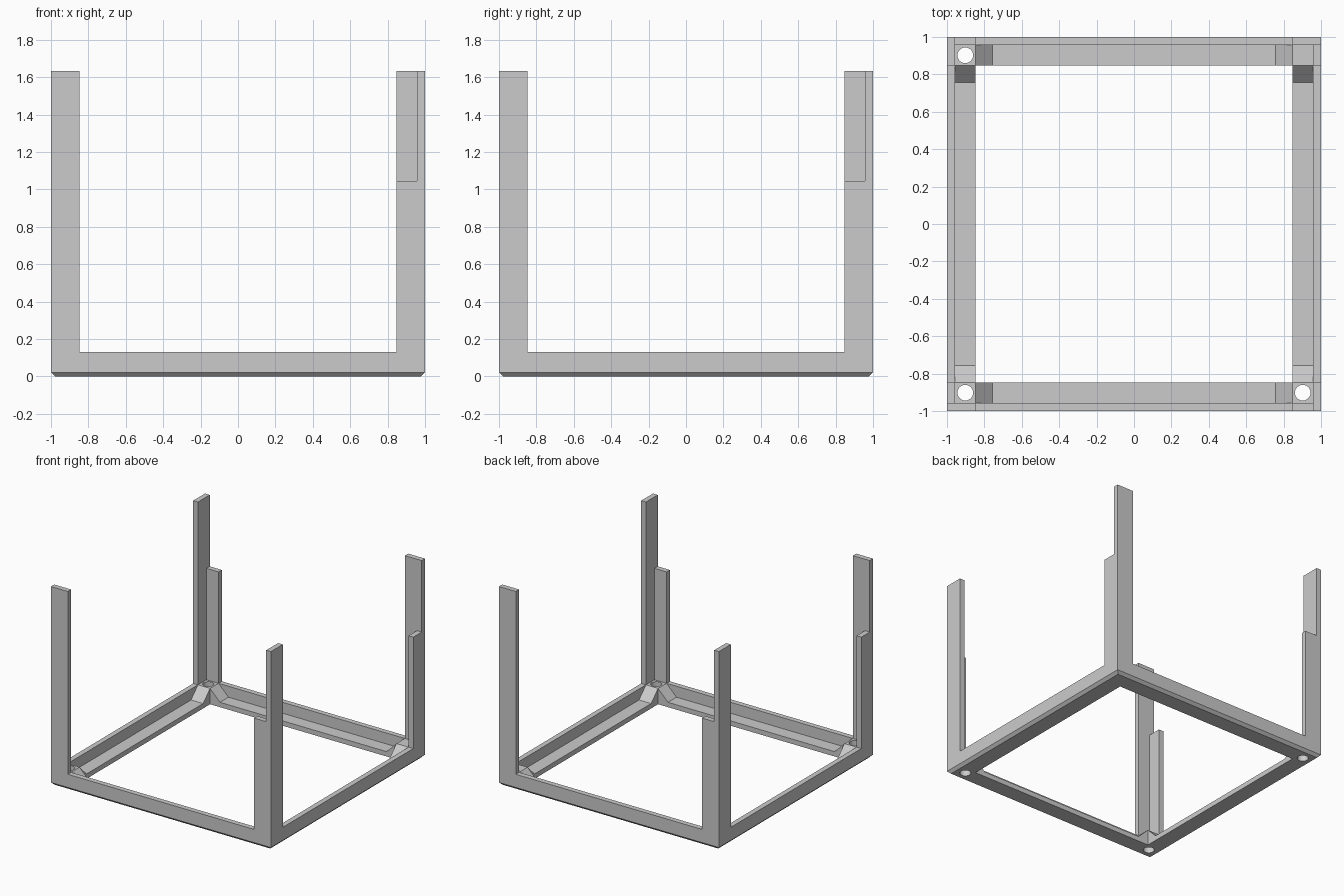
import bpy
import bmesh
from math import pi
from mathutils import Matrix, Vector

OUT, WALL, INNER = 1.0, 0.957, 0.847      # half widths: outside, wall inside, ledge inside
LEDGE, RIM, CHAMFER = 0.04, 0.13, 0.022   # heights
RAMP = INNER - 0.09
TALL, SHORT = 1.632, 1.045
HOLE_AT, HOLE_R = 0.902, 0.042

old = bpy.data.objects.get("Cube")
if old:
    bpy.data.objects.remove(old, do_unlink=True)

grey = bpy.data.materials.new("plain grey")
grey.use_nodes = True
colour = (0.6, 0.6, 0.6, 1)
grey.diffuse_color = colour
grey.node_tree.nodes["Principled BSDF"].inputs["Base Color"].default_value = colour


def make_object(name, bm):
    bmesh.ops.recalc_face_normals(bm, faces=bm.faces)
    mesh = bpy.data.meshes.new(name)
    bm.to_mesh(mesh)
    bm.free()
    mesh.materials.append(grey)
    obj = bpy.data.objects.new(name, mesh)
    bpy.context.collection.objects.link(obj)
    return obj


def prism(bm, points, offset):
    """Extrude a closed outline by an offset."""
    face = bm.faces.new([bm.verts.new(p) for p in points])
    ext = bmesh.ops.extrude_face_region(bm, geom=[face], use_keep_orig=True)
    verts = [v for v in ext["geom"] if isinstance(v, bmesh.types.BMVert)]
    bmesh.ops.translate(bm, verts=verts, vec=Vector(offset))


def box(name, low, high, turn):
    bm = bmesh.new()
    (x0, y0, z0), (x1, y1, z1) = low, high
    prism(bm, [(x0, y0, z0), (x1, y0, z0), (x1, y1, z0), (x0, y1, z0)], (0, 0, z1 - z0))
    bm.transform(turn)
    return make_object(name, bm)


def boolean(target, other, operation):
    mod = target.modifiers.new(operation.title(), "BOOLEAN")
    mod.operation = operation
    mod.solver = "EXACT"
    mod.object = other
    other.hide_render = True
    other.hide_set(True)
    bpy.context.view_layer.objects.active = target
    bpy.ops.object.modifier_apply(modifier=mod.name)
    bpy.data.objects.remove(other, do_unlink=True)


# Square frame: wall and ledge section swept round four mitred corners
section = [(OUT, CHAMFER), (OUT, RIM), (WALL, RIM), (WALL, LEDGE),
           (INNER, LEDGE), (INNER, 0), (OUT - CHAMFER, 0)]
bm = bmesh.new()
rings = [[bm.verts.new((sx * d, sy * d, z)) for d, z in section]
         for sx, sy in ((-1, -1), (1, -1), (1, 1), (-1, 1))]
for i, ring in enumerate(rings):
    after = rings[(i + 1) % 4]
    for j in range(len(section)):
        k = (j + 1) % len(section)
        bm.faces.new((ring[j], after[j], after[k], ring[k]))
frame = make_object("base_frame", bm)

corners = ("front_right", "front_left", "back_left", "back_right")
for i, corner in enumerate(corners):
    turn = Matrix.Rotation(i * pi / 2, 4, "Z")

    # Corner block: two ramps that run down to the ledges
    ramp = [(-0.98, 0.03), (-0.98, RIM), (-INNER, RIM), (-RAMP, LEDGE), (-RAMP, 0.03)]
    for along_x in (True, False):
        bm = bmesh.new()
        if along_x:
            prism(bm, [(a, -0.98, z) for a, z in ramp], (0, 0.98 - INNER, 0))
        else:
            prism(bm, [(-0.98, a, z) for a, z in ramp], (0.98 - INNER, 0, 0))
        bm.transform(turn)
        boolean(frame, make_object("ramp", bm), "UNION")

    # Screw hole through the corner
    bm = bmesh.new()
    bmesh.ops.create_cone(bm, cap_ends=True, segments=32, radius1=HOLE_R, radius2=HOLE_R, depth=1)
    bm.transform(turn @ Matrix.Translation((-HOLE_AT, -HOLE_AT, 0)))
    boolean(frame, make_object("hole_cutter", bm), "DIFFERENCE")

    # Angle post: one tall leaf and one short leaf
    box(corner + "_tall_post", (-OUT, -OUT, RIM), (-INNER, -WALL, TALL), turn)
    box(corner + "_short_post", (-OUT, -WALL, RIM), (-WALL, -INNER, SHORT), turn)
